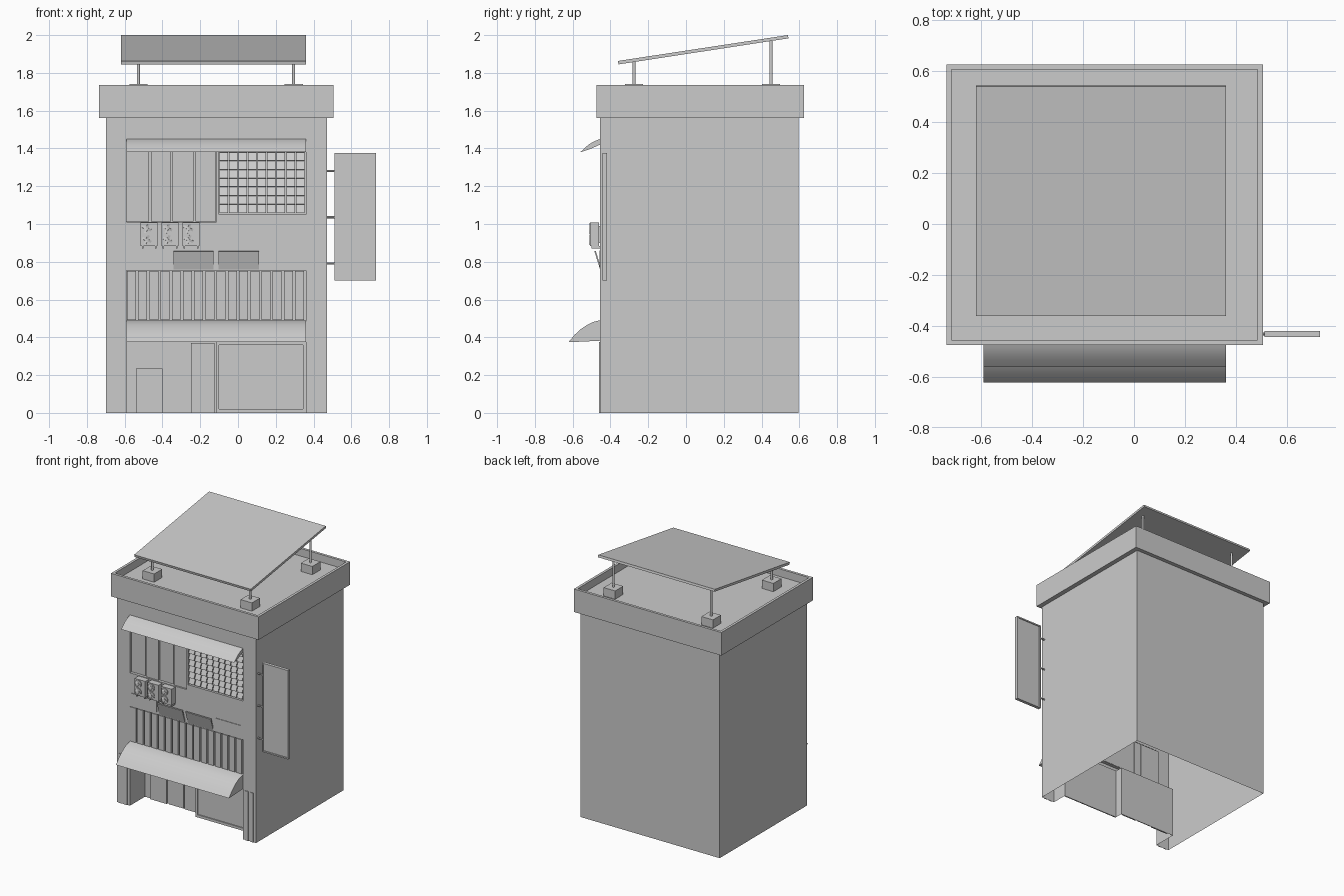
import bpy, bmesh, math
from mathutils import Matrix, Vector

if "Cube" in bpy.data.objects:
    bpy.data.objects.remove(bpy.data.objects["Cube"])

F = -0.455                      # front wall plane
XL, XR, YB = -0.70, 0.47, 0.595  # body sides and back
OL, OR = -0.59, 0.36            # facade opening between the pilasters


def finish(name, bm, recalc=True):
    bmesh.ops.remove_doubles(bm, verts=bm.verts, dist=1e-5)
    if recalc:
        bmesh.ops.recalc_face_normals(bm, faces=bm.faces)
    me = bpy.data.meshes.new(name)
    bm.to_mesh(me)
    bm.free()
    ob = bpy.data.objects.new(name, me)
    bpy.context.collection.objects.link(ob)
    return ob


def add_box(bm, x0, x1, y0, y1, z0, z1, rot=None):
    c = Vector(((x0 + x1) / 2, (y0 + y1) / 2, (z0 + z1) / 2))
    m = Matrix.Translation(c) @ (rot or Matrix()) @ Matrix.Diagonal((x1 - x0, y1 - y0, z1 - z0, 1))
    bmesh.ops.create_cube(bm, size=1, matrix=m)


def boxes(name, items):
    bm = bmesh.new()
    for it in items:
        add_box(bm, *it)
    return finish(name, bm)


def extrude_x(name, profile, x0, x1):
    bm = bmesh.new()
    f = bm.faces.new([bm.verts.new((x0, y, z)) for y, z in profile])
    r = bmesh.ops.extrude_face_region(bm, geom=[f])
    bmesh.ops.translate(bm, vec=(x1 - x0, 0, 0),
                        verts=[v for v in r["geom"] if isinstance(v, bmesh.types.BMVert)])
    return finish(name, bm)


def add_cyl(bm, p, r, h, n=12, rot=None, caps=True):
    bmesh.ops.create_cone(bm, cap_ends=caps, segments=n, radius1=r, radius2=r, depth=h,
                          matrix=Matrix.Translation(p) @ (rot or Matrix()))


# Sheets lying in a plane of constant y, x or z (vertex order sets the outward side)
def wall_y(bm, x0, x1, z0, z1, y):
    bm.faces.new([bm.verts.new(p) for p in ((x0, y, z0), (x1, y, z0), (x1, y, z1), (x0, y, z1))])


def wall_x(bm, y0, y1, z0, z1, x):
    bm.faces.new([bm.verts.new(p) for p in ((x, y0, z0), (x, y1, z0), (x, y1, z1), (x, y0, z1))])


def wall_z(bm, x0, x1, y0, y1, z):
    bm.faces.new([bm.verts.new(p) for p in ((x0, y0, z), (x1, y0, z), (x1, y1, z), (x0, y1, z))])


def recess(bm, x0, x1, z0, z1, y):
    wall_y(bm, x0, x1, z0, z1, y)
    wall_x(bm, F, y, z0, z1, x0)
    wall_x(bm, y, F, z0, z1, x1)
    wall_z(bm, x0, x1, F, y, z0)
    wall_z(bm, x1, x0, F, y, z1)


# Hollow body, open underneath
bm = bmesh.new()
wall_x(bm, F, YB, 0, 1.56, XR)
wall_x(bm, YB, F, 0, 1.56, XL)
wall_y(bm, XR, XL, 0, 1.56, YB)
for x0, x1, z0, z1 in ((XL, OL, 0, 1.56), (OR, XR, 0, 1.56), (OL, OR, 1.45, 1.56),
                       (OL, OR, 0.755, 1.01), (OL, OR, 0.38, 0.49),
                       (-0.10, OR, 1.01, 1.05), (-0.115, -0.10, 1.01, 1.45)):
    wall_y(bm, x0, x1, z0, z1, F)
recess(bm, OL, OR, 0.49, 0.755, -0.43)
recess(bm, OL, -0.115, 1.01, 1.45, -0.425)
recess(bm, -0.10, OR, 1.05, 1.45, -0.425)
# Stepped shopfront set back from the pilasters
SL, SR = -0.275, -0.335
wall_y(bm, OL, -0.115, 0, 0.38, SL)
wall_y(bm, -0.115, OR, 0, 0.38, SR)
wall_x(bm, SL, SR, 0, 0.38, -0.115)
wall_x(bm, F, SL, 0, 0.38, OL)
wall_x(bm, SR, F, 0, 0.38, OR)
wall_z(bm, -0.115, OL, F, SL, 0.38)
wall_z(bm, OR, -0.115, F, SR, 0.38)
finish("building_body", bm, recalc=False)

# Roof parapet with sunken deck
bm = bmesh.new()
add_box(bm, -0.735, 0.505, -0.475, 0.625, 1.56, 1.735)
top = max(bm.faces, key=lambda f: f.calc_center_median().z)
bmesh.ops.inset_region(bm, faces=[top], thickness=0.028)
r = bmesh.ops.extrude_face_region(bm, geom=[top])
bmesh.ops.translate(bm, vec=(0, 0, -0.058),
                    verts=[v for v in r["geom"] if isinstance(v, bmesh.types.BMVert)])
bmesh.ops.delete(bm, geom=[top] if top.is_valid else [], context='FACES_ONLY')
finish("roof_parapet", bm)

# Tilted roof panel, its posts and footing blocks
slope = math.atan2(0.14, 0.9)
extrude_x("roof_panel", [(-0.357, 1.845), (0.543, 1.983), (0.539, 2.0), (-0.361, 1.863)], -0.62, 0.36)
blocks, bm = [], bmesh.new()
for x in (-0.527, 0.295):
    for y, zt in ((-0.275, 1.86), (0.45, 1.972)):
        blocks.append((x - 0.048, x + 0.048, y - 0.048, y + 0.048, 1.677, 1.74))
        add_cyl(bm, (x, y, (1.74 + zt) / 2), 0.008, zt - 1.74)
boxes("panel_footings", blocks)
finish("panel_posts", bm)

# Awnings
for name, prof in (("lower_awning", [(F, 0.49), (-0.49, 0.482), (-0.52, 0.468), (-0.555, 0.445),
                                     (-0.59, 0.413), (-0.622, 0.374), (F, 0.382)]),
                   ("upper_awning", [(F, 1.45), (-0.485, 1.438), (-0.51, 1.424), (-0.535, 1.404),
                                     (-0.56, 1.38), (-0.51, 1.396), (F, 1.42)])):
    ob = extrude_x(name, prof, OL, OR)
    ob.select_set(True)
    bpy.context.view_layer.objects.active = ob
    bpy.ops.object.shade_smooth_by_angle(angle=math.radians(30))
    ob.select_set(False)

# Balcony slats
pitch = (OR - OL) / 16
boxes("balcony_slats", [(OL + i * pitch + 0.002, OL + (i + 1) * pitch - 0.010, F, -0.428, 0.492, 0.752)
                        for i in range(16)])

# Flap panels above the slats: outer two shut, inner two tipped open at the top
for i, x in enumerate((-0.577, -0.342, -0.103, 0.132)):
    if i in (1, 2):
        extrude_x("open_flap", [(F, 0.76), (-0.485, 0.855), (-0.478, 0.858), (F + 0.006, 0.766)], x, x + 0.213)
    else:
        boxes("shut_flap", [(x, x + 0.213, F - 0.004, F + 0.004, 0.772, 0.86)])

# Sliding windows
boxes("sliding_windows", [(x0, x1, y, -0.42, 1.012, 1.42) for x0, x1, y in
                          ((OL, -0.47, -0.437), (-0.46, -0.355, -0.446), (-0.348, -0.235, -0.437),
                           (-0.225, -0.117, -0.446))])

# Louvre grid of small tilted blades
bm = bmesh.new()
tilt = Matrix.Rotation(math.radians(-25), 4, 'X')
for c in range(9):
    for r_ in range(8):
        x, z = -0.098 + c * 0.0505, 1.08 + r_ * 0.046
        add_box(bm, x, x + 0.045, -0.444, -0.438, z - 0.024, z + 0.024, tilt)
finish("louvre_grid", bm)

# Air conditioners with two fans each
face = Matrix.Rotation(math.pi / 2, 4, 'X')
cases, brackets, bm = [], [], bmesh.new()
for x in (-0.47, -0.36, -0.249):
    cases.append((x - 0.045, x + 0.045, -0.507, -0.46, 0.884, 1.008))
    brackets += [(x + s - 0.004, x + s + 0.004, -0.50, F, 0.87, 0.884) for s in (-0.035, 0.035)]
    brackets.append((x - 0.03, x + 0.03, -0.46, F, 0.90, 0.99))
    for z in (0.916, 0.976):
        cx = x - 0.013
        add_cyl(bm, (cx, -0.509, z), 0.028, 0.006, 20, face, caps=False)
        add_cyl(bm, (cx, -0.509, z), 0.006, 0.006, 10, face)
        for k in range(4):
            rot = Matrix.Rotation(k * math.pi / 2 + 0.4, 4, 'Y')
            p = rot @ Vector((0.015, 0, 0))
            q = Vector((cx, -0.509, z)) + p
            add_box(bm, q.x - 0.011, q.x + 0.011, q.y - 0.001, q.y + 0.001, q.z - 0.006, q.z + 0.006,
                    rot @ Matrix.Rotation(0.3, 4, 'X'))
boxes("air_conditioner_cases", cases)
boxes("air_conditioner_brackets", brackets)
finish("air_conditioner_fans", bm)

# Shopfront door leaves, side door and shutter frame
boxes("shop_doors", [(-0.54, -0.40, SL - 0.012, SL, 0, 0.235),
                     (-0.385, -0.26, SL - 0.006, SL, 0, 0.37),
                     (-0.25, -0.125, SL - 0.010, SL, 0, 0.37)])
boxes("shop_shutter_frame", [(-0.115, OR, SR - 0.008, SR, 0, 0.02), (-0.115, OR, SR - 0.008, SR, 0.36, 0.38),
                             (-0.115, -0.10, SR - 0.008, SR, 0.02, 0.36), (0.345, OR, SR - 0.008, SR, 0.02, 0.36)])

# Raised strips at the foot of each pilaster
boxes("pilaster_strips", [(x + d, x + d + 0.025, F - 0.005, F, 0, 0.375)
                          for x in (XL, OR) for d in (0.02, 0.065)])

# Hanging side sign: panel, raised rim and wall brackets
x0, x1, z0, z1, t = 0.512, 0.73, 0.70, 1.375, 0.01
boxes("side_sign_panel", [(x0 + t, x1 - t, -0.437, -0.425, z0 + t, z1 - t)])
boxes("side_sign_rim", [(x0, x0 + t, -0.443, -0.419, z0, z1), (x1 - t, x1, -0.443, -0.419, z0, z1),
                        (x0 + t, x1 - t, -0.443, -0.419, z0, z0 + t), (x0 + t, x1 - t, -0.443, -0.419, z1 - t, z1)])
bm = bmesh.new()
for z in (0.79, 1.036, 1.28):
    add_cyl(bm, (0.492, -0.431, z), 0.006, 0.046, 10, Matrix.Rotation(math.pi / 2, 4, 'Y'))
finish("side_sign_brackets", bm)
